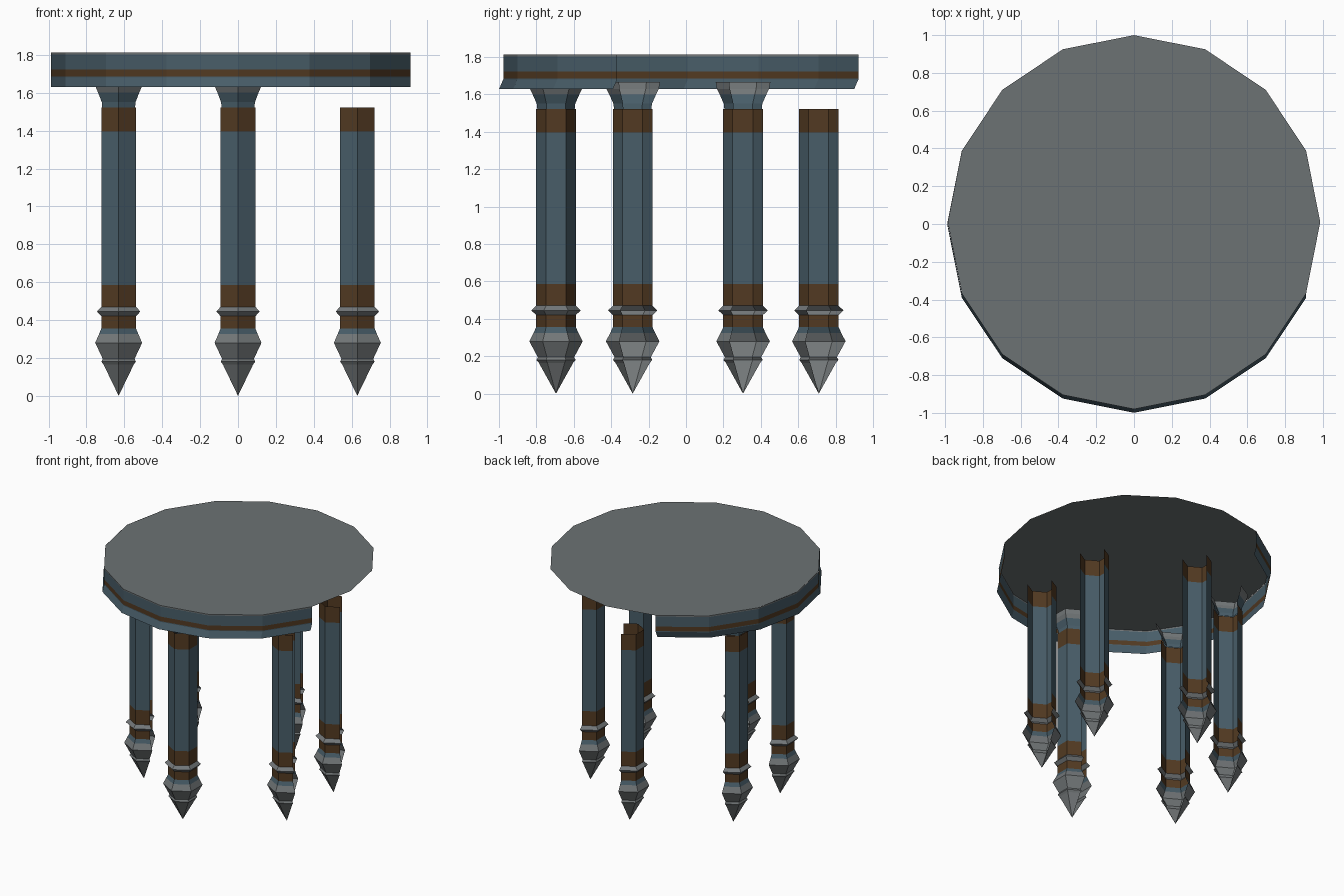
import bpy, bmesh, math

if "Cube" in bpy.data.objects:
    bpy.data.objects.remove(bpy.data.objects["Cube"])


def mat(name, rgb):
    m = bpy.data.materials.new(name)
    m.diffuse_color = (*rgb, 1)
    m.use_nodes = True
    m.node_tree.nodes["Principled BSDF"].inputs["Base Color"].default_value = m.diffuse_color
    return m


STEEL = mat("worn grey metal", (0.17, 0.185, 0.19))
BLUE = mat("slate blue paint", (0.065, 0.11, 0.14))
BROWN = mat("rust brown band", (0.085, 0.042, 0.016))
LID = mat("lid grey", (0.15, 0.168, 0.175))
MATS = [STEEL, BLUE, BROWN, LID]


def shell(name, profile, centre, start, step, faces):
    """Open lathe: profile rows are (z, radius, y shift, colour of the band above)."""
    bm = bmesh.new()
    rings = []
    for z, r, dy, _ in profile:
        ring = []
        for i in range(faces + 1):
            a = math.radians(start + i * step)
            ring.append(bm.verts.new((centre[0] + r * math.cos(a),
                                      centre[1] + dy + r * math.sin(a), z)))
        rings.append(ring)
    for j in range(len(rings) - 1):
        for i in range(faces):
            f = bm.faces.new((rings[j][i], rings[j][i + 1],
                              rings[j + 1][i + 1], rings[j + 1][i]))
            f.material_index = profile[j][3]
    bmesh.ops.remove_doubles(bm, verts=bm.verts, dist=0.0005)
    return finish(name, bm)


def finish(name, bm):
    me = bpy.data.meshes.new(name)
    bm.to_mesh(me)
    bm.free()
    for m in MATS:
        me.materials.append(m)
    ob = bpy.data.objects.new(name, me)
    bpy.context.collection.objects.link(ob)
    return ob


CY = 0.01  # centre of the round top

# Flat sixteen-sided lid
bm = bmesh.new()
face = bm.faces.new([bm.verts.new((0.986 * math.cos(i * math.pi / 8),
                                   CY + 0.99 * math.sin(i * math.pi / 8), 1.812))
                     for i in range(16)])
face.material_index = 3
finish("round_lid", bm)

# Rim band, open on the back right
shell("lid_rim", [(1.63, 0.987, -0.022, 1), (1.68, 0.987, 0, 1), (1.686, 0.987, 0, 2),
                  (1.722, 0.987, 0, 1), (1.802, 0.987, 0, 0), (1.812, 0.987, 0, 0)],
      (0, CY), 112.5, 22.5, 10)

# Pointed six-sided legs, with open backs
LEG = [(0.0, 0.0002, 0, 0), (0.165, 0.092, 0, 0), (0.18, 0.105, 0, 0), (0.195, 0.097, 0, 0),
       (0.28, 0.143, 0, 0), (0.325, 0.12, 0, 1), (0.355, 0.106, 0, 2), (0.42, 0.106, 0, 0),
       (0.445, 0.132, 0, 0), (0.47, 0.106, 0, 2), (0.585, 0.106, 0, 1),
       (1.395, 0.106, 0, 2), (1.522, 0.106, 0, 2)]
CAP = [(1.522, 0.1, 0, 1), (1.55, 0.103, 0, 1), (1.60, 0.125, 0, 0),
       (1.63, 0.14, 0, 0), (1.665, 0.146, 0, 0)]
LEGS = [("front", 0, -0.695, 150, 5, True), ("front_left", -0.63, -0.285, 90, 4, True),
        ("back_left", -0.63, 0.305, 90, 4, True), ("front_right", 0.63, -0.285, 90, 4, False),
        ("back_right", 0.63, 0.305, 90, 4, False), ("back", 0, 0.71, 90, 4, False)]
for name, x, y, start, faces, cap in LEGS:
    shell(name + "_leg", LEG, (x, y), start, 60, faces)
    if cap:  # flared capital
        shell(name + "_capital", CAP, (x, y), start, 60, faces)
